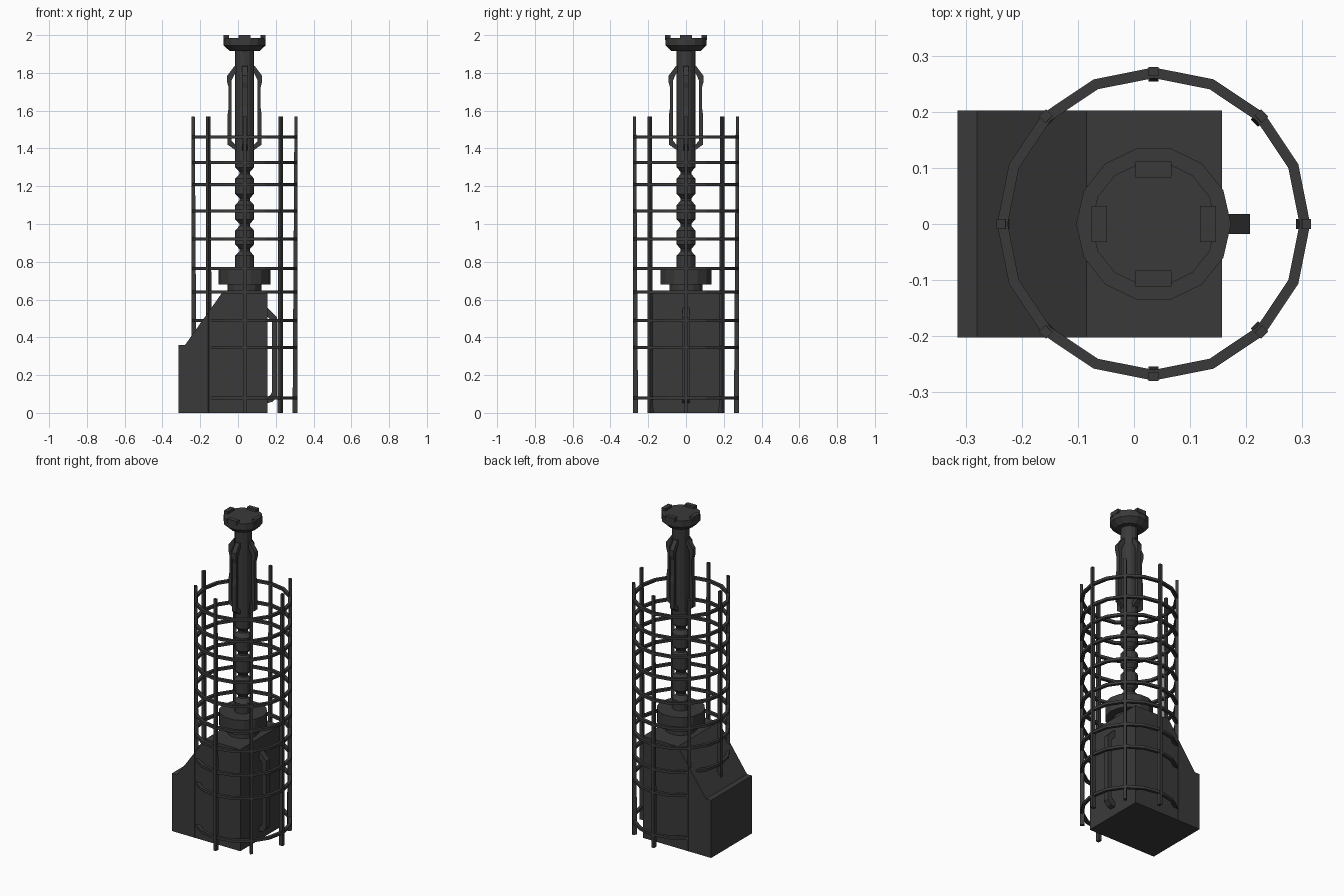
import bpy, bmesh, math
from mathutils import Matrix, Vector

if "Cube" in bpy.data.objects:
    bpy.data.objects.remove(bpy.data.objects["Cube"])

CX = 0.035  # axis of the column and the cage

metal = bpy.data.materials.new("dark_grey_metal")
metal.diffuse_color = (0.042, 0.042, 0.042, 1)
metal.use_nodes = True
metal.node_tree.nodes["Principled BSDF"].inputs["Base Color"].default_value = metal.diffuse_color


def finish(name, bm):
    bmesh.ops.recalc_face_normals(bm, faces=bm.faces)
    me = bpy.data.meshes.new(name)
    bm.to_mesh(me)
    bm.free()
    me.materials.append(metal)
    ob = bpy.data.objects.new(name, me)
    bpy.context.collection.objects.link(ob)
    return ob


def lathe(name, profile, sides, closed=False):
    """Spin (radius, z) points round the axis; cap the ends unless closed."""
    bm = bmesh.new()
    rings = []
    for r, z in profile:
        rings.append([bm.verts.new((CX + r * math.cos(2 * math.pi * i / sides),
                                    r * math.sin(2 * math.pi * i / sides), z))
                      for i in range(sides)])
    n = len(rings)
    for k in range(n if closed else n - 1):
        a, b = rings[k], rings[(k + 1) % n]
        for i in range(sides):
            j = (i + 1) % sides
            bm.faces.new((a[i], a[j], b[j], b[i]))
    if not closed:
        bm.faces.new(rings[0])
        bm.faces.new(rings[-1])
    return finish(name, bm)


def prism(name, outline, half, turn=0.0, cx=0.0):
    """Extrude an (x, z) outline along y, then turn it about the axis at cx."""
    bm = bmesh.new()
    f = bm.faces.new([bm.verts.new((x, -half, z)) for x, z in outline])
    ext = bmesh.ops.extrude_face_region(bm, geom=[f])
    new = [v for v in ext["geom"] if isinstance(v, bmesh.types.BMVert)]
    bmesh.ops.translate(bm, verts=new, vec=(0, 2 * half, 0))
    bm.transform(Matrix.Translation((cx, 0, 0)) @ Matrix.Rotation(turn, 4, 'Z'))
    return finish(name, bm)


# Machine housing with sloped shoulder
prism("housing", [(-0.315, 0), (0.157, 0), (0.157, 0.635), (-0.085, 0.635),
                  (-0.28, 0.36), (-0.315, 0.36)], 0.202)

# Collar on top of the housing
lathe("collar", [(0.09, 0.62), (0.09, 0.68), (0.138, 0.68),
                 (0.138, 0.77), (0.05, 0.77)], 14)

# Beaded column: bulges separated by narrow pinches, then a plain shaft
profile = [(0.05, 0.76)]
for z in (0.862, 0.995, 1.13, 1.27):
    profile += [(0.05, z - 0.03), (0.028, z - 0.006), (0.028, z + 0.006), (0.05, z + 0.03)]
profile.append((0.05, 1.93))
lathe("column", profile, 12)

# Flared head
lathe("head", [(0.05, 1.915), (0.078, 1.915), (0.111, 1.945), (0.111, 1.985)], 14)

# Four raised blocks on the head and four handles round the shaft
for k in range(4):
    a = k * math.pi / 2
    prism("head_block", [(0.083, 1.975), (0.111, 1.975), (0.111, 2.0), (0.083, 2.0)],
          0.032, a, CX)
    prism("shaft_handle", [(0.04, 1.84), (0.055, 1.835), (0.092, 1.785), (0.092, 1.75),
                           (0.084, 1.72), (0.084, 1.62), (0.09, 1.58), (0.09, 1.42),
                           (0.04, 1.385), (0.04, 1.41), (0.069, 1.44), (0.069, 1.76),
                           (0.05, 1.80), (0.04, 1.80)], 0.014, a, CX)

# Feed pipe on the side of the housing
prism("side_pipe", [(0.15, 0.56), (0.165, 0.548), (0.207, 0.505), (0.207, 0.085),
                    (0.185, 0.06), (0.15, 0.05), (0.15, 0.08), (0.172, 0.095),
                    (0.18, 0.11), (0.18, 0.485), (0.15, 0.515)], 0.018)

# Cage hoops
for z in (0.08, 0.345, 0.49, 0.64, 0.765, 0.92, 1.07, 1.21, 1.325, 1.46):
    lathe("cage_hoop", [(0.260, z - 0.008), (0.279, z - 0.008),
                        (0.279, z + 0.008), (0.260, z + 0.008)], 16, closed=True)

# Cage uprights, slightly thicker at the foot
for k in range(8):
    prism("cage_upright", [(0.254, 0), (0.280, 0), (0.280, 1.57), (0.264, 1.57)],
          0.009, k * math.pi / 4, CX)
